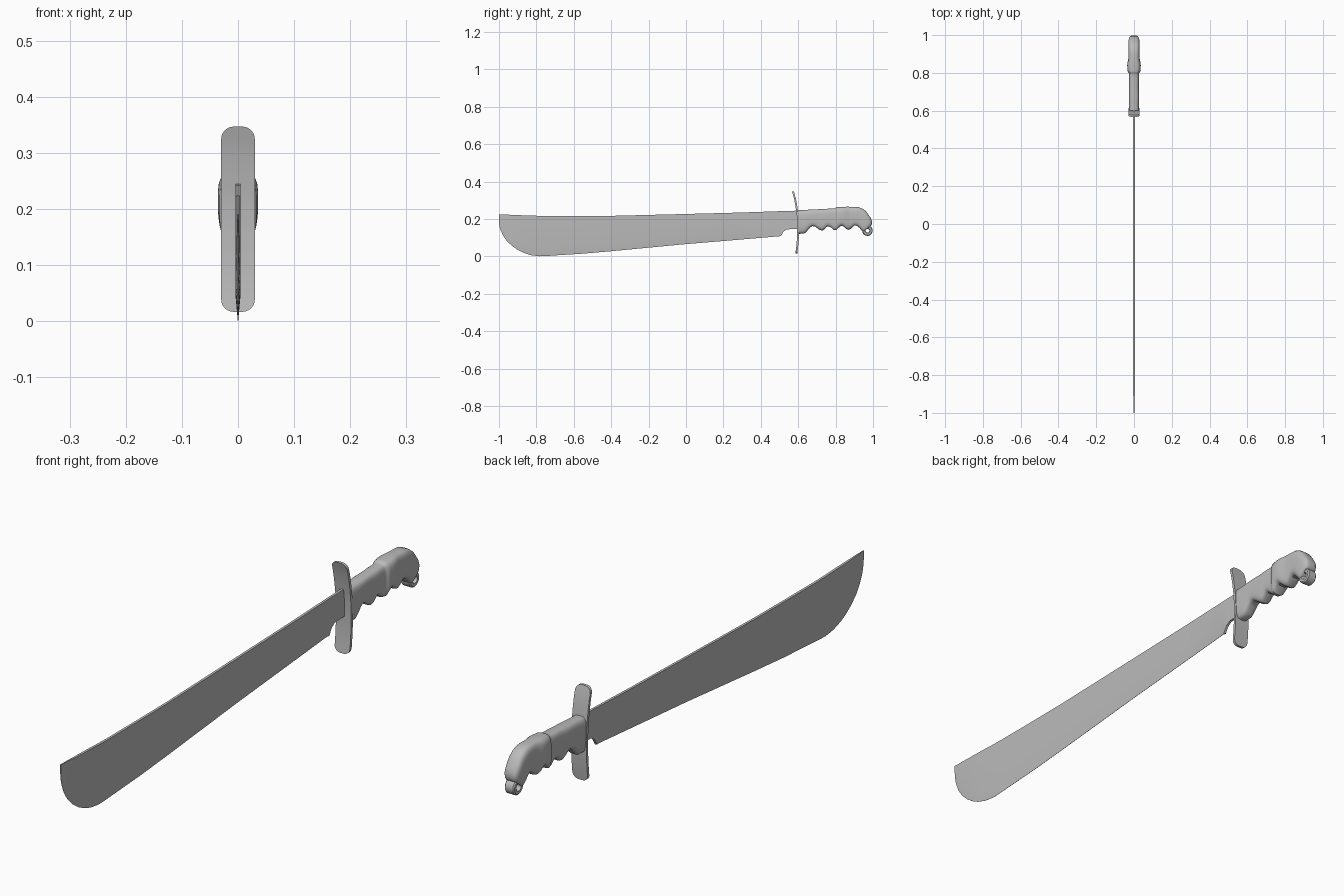
import bpy, bmesh, math
from mathutils import Vector

if "Cube" in bpy.data.objects:
    bpy.data.objects.remove(bpy.data.objects["Cube"])

steel = bpy.data.materials.new("plain grey steel")
steel.diffuse_color = (0.5, 0.5, 0.5, 1)
steel.use_nodes = True
steel.node_tree.nodes["Principled BSDF"].inputs["Base Color"].default_value = steel.diffuse_color


def finish(name, bm, angle=35):
    bmesh.ops.remove_doubles(bm, verts=bm.verts, dist=1e-5)
    bmesh.ops.recalc_face_normals(bm, faces=bm.faces)
    me = bpy.data.meshes.new(name)
    bm.to_mesh(me)
    bm.free()
    ob = bpy.data.objects.new(name, me)
    bpy.context.collection.objects.link(ob)
    me.materials.append(steel)
    bpy.ops.object.select_all(action='DESELECT')
    ob.select_set(True)
    bpy.context.view_layer.objects.active = ob
    bpy.ops.object.shade_smooth_by_angle(angle=math.radians(angle))
    return ob


def loft(bm, rings, closed=False):
    rows = [[bm.verts.new(p) for p in r] for r in rings]
    n = len(rows[0])
    for a, b in zip(rows, rows[1:] + rows[:1] if closed else rows[1:]):
        for i in range(n):
            j = (i + 1) % n
            bm.faces.new((a[i], a[j], b[j], b[i]))
    if not closed:
        bm.faces.new(rows[0])
        bm.faces.new(rows[-1])


def lerp(table, y):
    for (a, u), (b, v) in zip(table, table[1:]):
        if y <= b:
            return u + (v - u) * max(0, (y - a) / (b - a))
    return table[-1][1]


# Blade: flat spine, ground edge, notch in front of the guard
stations = [(-1, .225, .175), (-.994, .225, .148), (-.98, .224, .115), (-.96, .224, .085),
            (-.93, .222, .056), (-.9, .221, .035), (-.87, .22, .02), (-.83, .219, .007),
            (-.785, .217, .001), (-.74, .216, .003), (-.55, .216, .015), (-.4, .217, .028),
            (0, .227, .066), (.3, .235, .091), (.5, .242, .108), (.508, .242, .109),
            (.522, .243, .133), (.54, .243, .145), (.6, .245, .147)]
rings = []
for y, top, low in stations:
    t = .0045 * min(1, .35 + (y + 1) * 6)
    e = .0004 if y < .505 else t
    g = low + min(.045, (top - low) * .4)
    rings.append([(-t, y, top), (t, y, top), (t, y, g), (e, y, low), (-e, y, low), (-t, y, g)])
bm = bmesh.new()
loft(bm, rings)
finish("blade", bm, 25)

# Guard: curved strip with rounded ends
bend = [(.017, .59), (.06, .5955), (.11, .599), (.17, .6), (.22, .597), (.27, .59), (.31, .5825), (.347, .572)]
z0, z1, r = .017, .347, .022
zs = [z0 + r * (1 - math.cos(i * math.pi / 12)) for i in range(7)]
zs += [z0 + r + (z1 - z0 - 2 * r) * i / 16 for i in range(1, 16)]
zs += [z1 - r * (1 - math.cos(i * math.pi / 12)) for i in range(6, -1, -1)]
rings = []
for z in zs:
    d = max(0, r - min(z - z0, z1 - z))
    w = .030 - r + math.sqrt(max(0, r * r - d * d))
    y = lerp(bend, z)
    rings.append([(-w, y - .005, z), (w, y - .005, z), (w, y + .005, z), (-w, y + .005, z)])
bm = bmesh.new()
loft(bm, rings)
finish("guard", bm)

# Grip: finger scallops below, raised collar, pommel curling down
top_line = [(.6, .247), (.795, .257), (.804, .263), (.86, .266), (.9, .265)]
low_line = [(.6, .121), (.632, .122), (.645, .133), (.66, .152), (.675, .162), (.69, .16), (.71, .145),
            (.725, .138), (.737, .142), (.75, .157), (.762, .162), (.775, .155), (.79, .141), (.803, .140),
            (.815, .152), (.827, .163), (.84, .162), (.855, .148), (.868, .142), (.88, .147), (.9, .165)]
width = [(.6, .028), (.797, .027), (.805, .033), (.835, .0365), (.86, .034), (.872, .030), (.9, .030)]
ys = sorted({y for y, _ in low_line} | {.797, .805})
pairs = [((y, lerp(top_line, y)), (y, lerp(low_line, y)), lerp(width, y)) for y in ys]
pairs += [((.925, .263), (.912, .164), .030), ((.945, .255), (.92, .159), .030),
          ((.962, .242), (.928, .152), .030), ((.974, .226), (.934, .145), .030),
          ((.987, .207), (.939, .139), .029), ((.994, .190), (.942, .136), .028),
          ((.994, .172), (.945, .133), .025), ((.990, .164), (.948, .132), .020)]
rings = []
for (ty, tz), (by, bz), w in pairs:
    ring = []
    for k in range(24):
        a = 2 * math.pi * (k + .5) / 24
        c, s = math.cos(a), math.sin(a)
        x = w * math.copysign(abs(c) ** .55, c)
        f = .5 + .5 * math.copysign(abs(s) ** .55, s) / abs(math.sin(math.pi * 11 / 24)) ** .55
        ring.append((x, by + (ty - by) * f, bz + (tz - bz) * f))
    rings.append(ring)
bm = bmesh.new()
loft(bm, rings)
finish("grip", bm, 40)

# Lanyard lug: rounded ring with a countersunk hole at the pommel
rings = []
section = [(.011, .021), (.016, .019), (.024, .019), (.028, .015)]
section += [(a, -x) for a, x in reversed(section)]
for k in range(28):
    a = 2 * math.pi * k / 28
    rings.append([(x, .970 + q * math.cos(a), .138 + q * math.sin(a)) for q, x in
                  [(.010, .012), (.014, .019)] + section[1:-1] + [(.014, -.019), (.010, -.012)]])
bm = bmesh.new()
loft(bm, rings, closed=True)
finish("lanyard_lug", bm)
